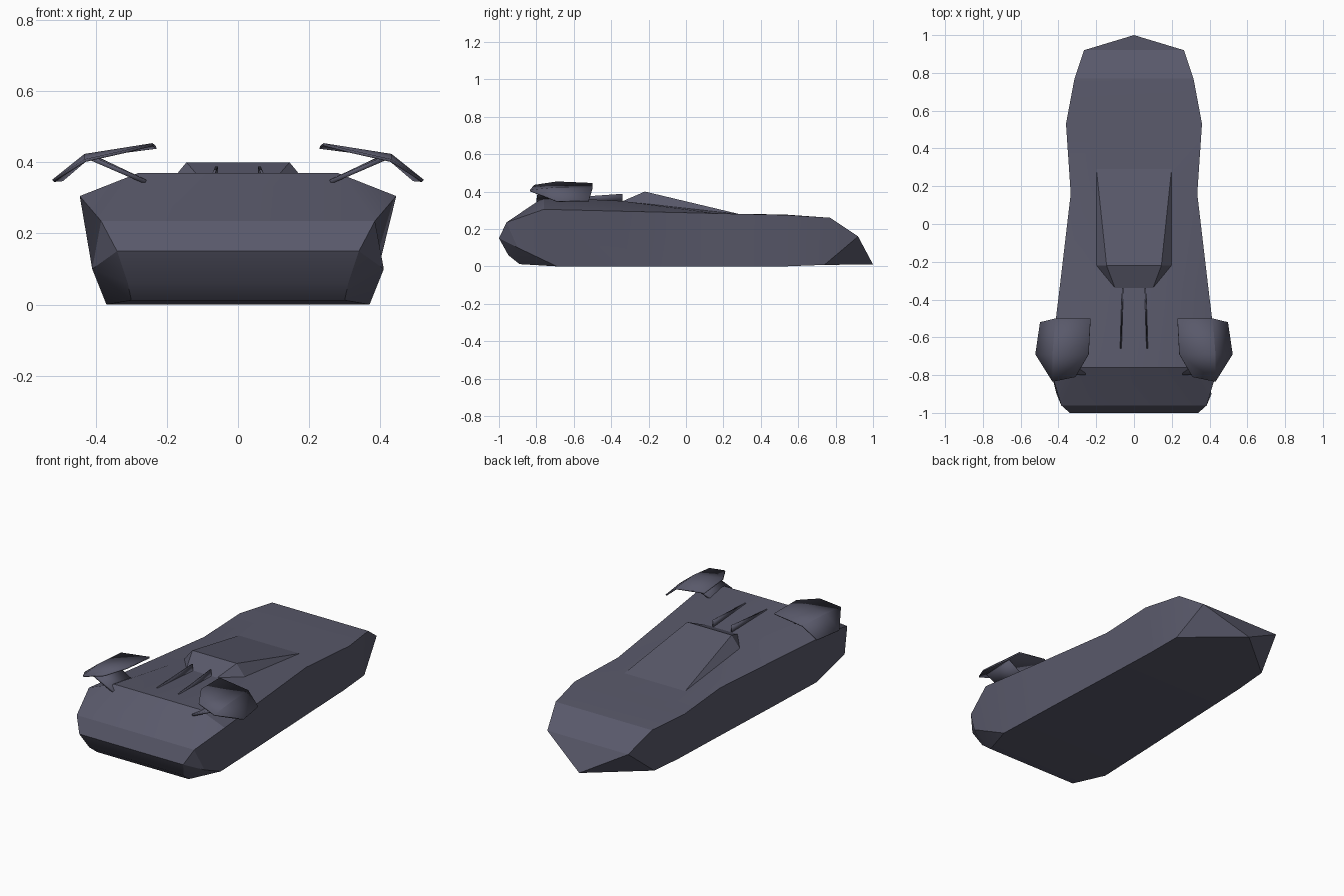
import bpy
import bmesh
from math import radians
from mathutils import Vector

default_cube = bpy.data.objects.get("Cube")
if default_cube:
    bpy.data.objects.remove(default_cube, do_unlink=True)


def make_material(name, colour):
    material = bpy.data.materials.new(name)
    material.use_nodes = True
    material.diffuse_color = colour
    shader = material.node_tree.nodes["Principled BSDF"]
    shader.inputs["Base Color"].default_value = colour
    shader.inputs["Roughness"].default_value = 0.8
    return material


body_paint = make_material("slate blue paint", (0.1, 0.1, 0.145, 1))


def mirrored(point):
    return Vector((-point[0], point[1], point[2]))


def finish(name, mesh_data, thickness=None):
    """Weld the mesh, turn it into an object and shade it."""
    bmesh.ops.remove_doubles(mesh_data, verts=mesh_data.verts, dist=0.001)
    bmesh.ops.recalc_face_normals(mesh_data, faces=mesh_data.faces)
    mesh = bpy.data.meshes.new(name)
    mesh_data.to_mesh(mesh)
    mesh_data.free()
    mesh.materials.append(body_paint)
    part = bpy.data.objects.new(name, mesh)
    bpy.context.collection.objects.link(part)
    bpy.ops.object.select_all(action="DESELECT")
    bpy.context.view_layer.objects.active = part
    part.select_set(True)
    bpy.ops.object.shade_smooth_by_angle(angle=radians(25))
    if thickness:
        solid = part.modifiers.new("plate thickness", "SOLIDIFY")
        solid.thickness = thickness
        solid.offset = 0
    return part


def loft(name, half_profiles):
    """Skin a row of half profiles, mirrored into closed rings."""
    mesh_data = bmesh.new()
    rings = []
    for half in half_profiles:
        ring = list(half) + [mirrored(point) for point in reversed(half)]
        rings.append([mesh_data.verts.new(point) for point in ring])
    for ring, following in zip(rings, rings[1:]):
        count = len(ring)
        for i in range(count):
            j = (i + 1) % count
            mesh_data.faces.new((ring[i], ring[j], following[j], following[i]))
    return finish(name, mesh_data)


def plate(name, points, polygons, side, thickness):
    """Thin folded plate; side is plus one for left, minus one for right."""
    mesh_data = bmesh.new()
    verts = [mesh_data.verts.new((side * x, y, z)) for x, y, z in points]
    for polygon in polygons:
        mesh_data.faces.new([verts[i] for i in polygon])
    return finish(name, mesh_data, thickness)


# Hull: each half profile runs shoulder, beltline, sill, underside
chin = (.31, -.95, .06)
bumper = (.34, -1, .15)
brow = (.385, -.96, .235)
cheek = (.41, -.9, .1)
keel = (.3, -.89, .012)
rear_sill = (.31, .74, .008)
tail = (0, 1, .01)


def body_station(shoulder, belt, sill):
    return (shoulder, belt, sill, sill)


loft("hull", [
    (chin, chin, chin, chin),
    (bumper, bumper, cheek, keel),
    (brow, brow, cheek, keel),
    body_station((.28, -.76, .37), (.445, -.76, .305), (.37, -.69, 0)),
    body_station((.2, -.35, .35), (.395, -.35, .295), (.355, -.3, 0)),
    body_station((.2, .3, .277), (.335, .16, .283), (.335, .16, 0)),
    body_station((.2, .53, .277), (.36, .53, .275), (.32, .53, 0)),
    body_station((.2, .77, .26), (.315, .77, .26), rear_sill),
    body_station((.15, .92, .16), (.265, .92, .16), rear_sill),
    (tail, tail, tail, tail),
])

# Canopy: low wedge that rises from the long deck to a ridge
canopy_front = (.2, .3, .276)
canopy_back = (.1, -.34, .348)
loft("canopy", [
    (canopy_front, canopy_front),
    ((.145, -.22, .4), (.2, -.22, .333)),
    (canopy_back, canopy_back),
])

# Paired parts: folded winglets, their struts and the deck fins
winglet_points = [
    (.23, -.5, .442), (.24, -.69, .45), (.31, -.81, .432),
    (.415, -.5, .418), (.43, -.69, .42), (.43, -.835, .405),
    (.495, -.52, .35), (.52, -.69, .348),
]
winglet_polygons = [(0, 3, 4, 1), (1, 4, 5, 2), (3, 6, 7, 4), (4, 7, 5)]
strut_points = [
    (.26, -.8, .345), (.26, -.62, .345), (.41, -.6, .416), (.41, -.79, .41),
]
fin_points = [(.07, -.66, .365), (.06, -.34, .345), (.06, -.34, .388)]

for side, label in ((1, "left"), (-1, "right")):
    plate(label + "_winglet", winglet_points, winglet_polygons, side, .008)
    plate(label + "_winglet_strut", strut_points, [range(4)], side, .012)
    plate(label + "_deck_fin", fin_points, [range(3)], side, .008)
